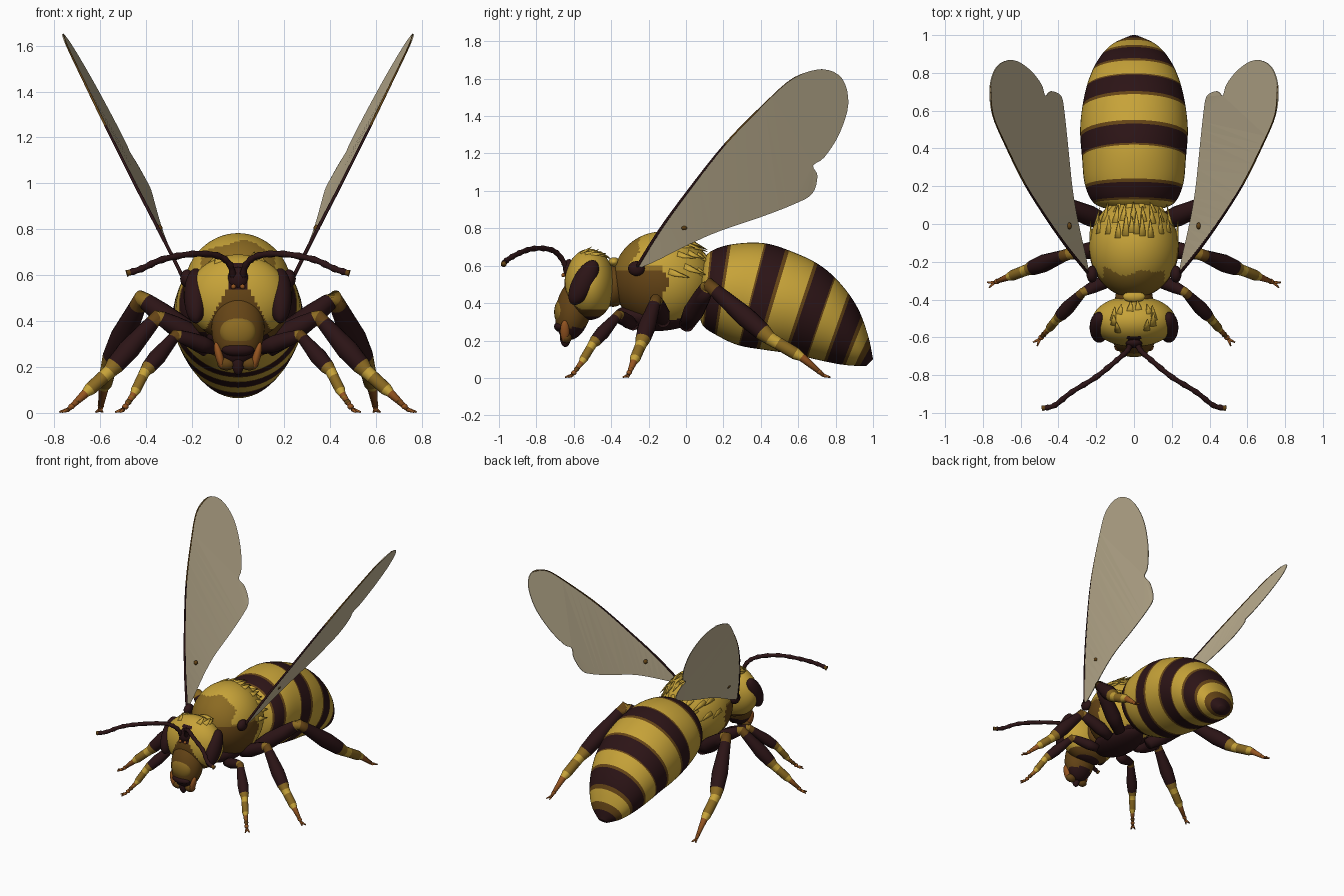
import bpy, bmesh, math, random
from mathutils import Vector, Matrix

random.seed(4)
if "Cube" in bpy.data.objects:
    bpy.data.objects.remove(bpy.data.objects["Cube"])

# Materials
COLOURS = {"honey_yellow": (.57, .365, .040), "dark_maroon": (.025, .007, .008),
           "warm_brown": (.13, .058, .008), "olive_brown": (.26, .145, .016),
           "wing_tan": (.58, .49, .32), "burnt_orange": (.30, .09, .015)}
MATS = []
for name, rgb in COLOURS.items():
    m = bpy.data.materials.new(name)
    m.use_nodes = True
    m.diffuse_color = (*rgb, 1)
    bsdf = m.node_tree.nodes["Principled BSDF"]
    bsdf.inputs["Base Color"].default_value = (*rgb, 1)
    bsdf.inputs["Roughness"].default_value = .7
    MATS.append(m)
YELLOW, DARK, BROWN, OLIVE, WING, ORANGE = range(6)


def finish(bm, name, colour=None, smooth=True):
    """Turn a bmesh into an object; colour is an index or a rule on the face centre."""
    bmesh.ops.recalc_face_normals(bm, faces=bm.faces)
    for f in bm.faces:
        f.smooth = smooth
        if colour is not None:
            f.material_index = colour(f.calc_center_median()) if callable(colour) else colour
    me = bpy.data.meshes.new(name)
    bm.to_mesh(me)
    bm.free()
    for m in MATS:
        me.materials.append(m)
    ob = bpy.data.objects.new(name, me)
    bpy.context.scene.collection.objects.link(ob)
    return ob


def ellipsoid(name, centre, radii, colour, rot=None, segs=32):
    bm = bmesh.new()
    bmesh.ops.create_uvsphere(bm, u_segments=segs, v_segments=segs * 2 // 3, radius=1)
    bm.transform(Matrix.Translation(centre) @ (rot or Matrix()) @ Matrix.Diagonal((*radii, 1)))
    return finish(bm, name, colour)


def spline(rows, steps):
    """Catmull-Rom through rows of numbers."""
    out = []
    for i in range(len(rows) - 1):
        p = [rows[max(0, min(len(rows) - 1, i + k))] for k in (-1, 0, 1, 2)]
        for s in range(steps):
            t = s / steps
            out.append([.5 * (2 * b + (c - a) * t + (2 * a - 5 * b + 4 * c - d) * t * t
                              + (3 * b - a - 3 * c + d) * t ** 3) for a, b, c, d in zip(*p)])
    return out + [list(rows[-1])]


def loft(rings, ring_colours):
    bm = bmesh.new()
    loops = [[bm.verts.new(p) for p in r] for r in rings]
    n = len(loops[0])
    for a, b, c in zip(loops, loops[1:], ring_colours):
        for i in range(n):
            bm.faces.new((a[i], a[(i + 1) % n], b[(i + 1) % n], b[i])).material_index = c
    for loop, c in ((loops[0], ring_colours[0]), (loops[-1], ring_colours[-1])):
        bm.faces.new(loop).material_index = c
    return bm


def tube(name, rows, colours, segs=14):
    """Tapered limb: rows of x, y, z, radius with one colour per stretch."""
    pts = [Vector(r[:3]) for r in rows]
    rings = []
    for i, p in enumerate(pts):
        t = (pts[min(i + 1, len(pts) - 1)] - pts[max(i - 1, 0)]).normalized()
        u = t.cross(Vector((.3, 1, .2))).normalized()
        v = t.cross(u)
        angles = [math.tau * k / segs for k in range(segs)]
        rings.append([p + (u * math.cos(a) + v * math.sin(a)) * rows[i][3] for a in angles])
    return finish(loft(rings, colours), name)


# Abdomen: tilted rings given as top y, top z, bottom y, bottom z, half width
profile = [(.07, .60, .07, .36, .10), (.13, .675, .09, .28, .21), (.25, .715, .17, .225, .26),
           (.42, .72, .28, .175, .275), (.58, .67, .42, .15, .285), (.72, .60, .56, .13, .27),
           (.83, .50, .69, .10, .24), (.92, .37, .81, .075, .19), (.975, .22, .90, .065, .125),
           (1.0, .10, .965, .065, .035)]
BANDS = ((.14, .22), (.425, .53), (.70, .785), (.875, .935), (.987, 1.1))


def band_colour(y):
    for lo, hi in BANDS:
        if lo < y < hi:
            return DARK
        if lo - .013 < y < hi + .013:
            return BROWN
    return YELLOW


rings, cols = [], []
for ty, tz, by, bz, w in spline(profile, 16):
    mid, half = Vector((0, (ty + by) / 2, (tz + bz) / 2)), Vector((0, ty - by, tz - bz)) / 2
    rings.append([mid + half * math.sin(a) + Vector((w * math.cos(a), 0, 0))
                  for a in (math.tau * k / 48 for k in range(48))])
    cols.append(DARK if ty > .999 else band_colour(ty))
finish(loft(rings, cols), "abdomen")


# Thorax, neck and waist
def thorax_colour(c):
    wave = .015 * math.sin(c.x * 30) + .015 * math.sin(c.z * 40)
    if c.z < .32 + wave:
        return DARK
    if c.y < -.245 + wave and abs(c.x) < .16 or c.y < -.12 + wave and c.z < .61 + wave:
        return BROWN if c.z < .58 else OLIVE
    return YELLOW


ellipsoid("thorax", (0, -.125, .525), (.238, .265, .258), thorax_colour, segs=96)
ellipsoid("neck", (0, -.39, .49), (.10, .08, .11), BROWN)
ellipsoid("collar", (0, -.385, .62), (.06, .03, .025), YELLOW)
ellipsoid("waist", (0, .09, .46), (.13, .10, .14), DARK)
ellipsoid("underside_plate", (0, -.17, .33), (.14, .22, .08), DARK)


# Head and face
def head_colour(c):
    if c.z < .365:
        return BROWN if c.z > .33 else DARK
    if c.y < -.55 and c.z < .65 and abs(c.x) < .035 + .55 * max(0, .56 - c.z):
        return DARK if c.z > .54 else BROWN
    return YELLOW


ellipsoid("head", (0, -.515, .50), (.222, .135, .19), head_colour, segs=96)
ellipsoid("muzzle", (0, -.60, .37), (.115, .095, .17),
          lambda c: DARK if c.z < .27 else BROWN, Matrix.Rotation(math.radians(-12), 4, 'X'), 48)
ellipsoid("face_shield", (0, -.665, .352), (.08, .04, .072), OLIVE)
ellipsoid("upper_lip", (0, -.67, .275), (.07, .035, .03), DARK)
ellipsoid("tongue", (0, -.645, .225), (.028, .03, .06), DARK)
ellipsoid("antenna_mount", (0, -.625, .585), (.045, .032, .05), DARK)


# Hair locks: flattened, pointed and combed back along the surface
def hair_row(name, centre, radii, elevation, spread, count, length, comb):
    for i in range(count):
        a = math.radians(-spread + 2 * spread * i / (count - 1)) + random.uniform(-.06, .06)
        e = math.radians(elevation) + random.uniform(-.08, .08)
        unit = Vector((math.sin(a) * math.cos(e), math.cos(a) * math.cos(e), math.sin(e)))
        base = Vector(centre) + Vector(u * r for u, r in zip(unit, radii))
        normal = Vector(u / r for u, r in zip(unit, radii)).normalized()
        along = Vector(comb) - normal * normal.dot(Vector(comb))
        along = (along.normalized() + normal * .22).normalized()
        across = along.cross(normal).normalized()
        frame = Matrix((across, along.cross(across), along)).transposed().to_4x4()
        size = length * random.uniform(.8, 1.2)
        bm = bmesh.new()
        bmesh.ops.create_cone(bm, segments=8, radius1=.022, radius2=.002, depth=size, cap_ends=True)
        bm.transform(Matrix.Translation(base + along * size * .3) @ frame
                     @ Matrix.Diagonal((1, .5, 1, 1)))
        finish(bm, f"{name}_{i + 1}", YELLOW)


for k, elevation in enumerate((12, 30, 48, 64)):
    hair_row(f"thorax_hair_{k + 1}", (0, -.125, .525), (.235, .262, .255), elevation, 75 - 8 * k,
             9 - k, .11, (0, 1, -.3 + .1 * k))
hair_row("crown_hair", (0, -.515, .50), (.218, .133, .187), 62, 130, 10, .07, (0, 1, .3))

# Wing outline in side projection: y, z
outline = [(-.27, .58), (-.14, .79), (.02, 1.01), (.21, 1.25), (.42, 1.465), (.58, 1.605),
           (.73, 1.65), (.835, 1.60), (.868, 1.465), (.82, 1.305), (.74, 1.18), (.68, 1.135),
           (.703, 1.08), (.675, .985), (.58, .93), (.40, .86), (.18, .785), (.02, .715), (-.17, .62)]


def wing_point(y, z, s):
    """Sloping sheet whose trailing side turns inward."""
    chord = ((z - .58) - 1.07 * (y + .27)) / 1.46
    return Vector((s * (.245 + .49 * (z - .60) + .12 * chord * min(1, (z - .58) / .4)), y, z))


# Legs: hip, knee, ankle, heel, toe and thickness
LEG_TONES = [DARK] * 3 + [OLIVE, BROWN, DARK, DARK, OLIVE, YELLOW, OLIVE, YELLOW, ORANGE]
LEGS = {"front": ((.10, -.28, .28), (.27, -.36, .34), (.405, -.50, .18), (.455, -.56, .08),
                  (.50, -.61, .014), .034),
        "middle": ((.12, -.12, .30), (.35, -.16, .42), (.56, -.24, .18), (.665, -.28, .085),
                   (.74, -.31, .014), .043),
        "hind": ((.13, .0, .28), (.42, .12, .50), (.56, .45, .21), (.585, .62, .11),
                 (.60, .735, .014), .050)}

for side, s in (("left", 1), ("right", -1)):
    # Wing sheet
    bm = bmesh.new()
    edge = spline(outline + outline[:1], 4)[:-1]
    sheet = bm.faces.new([bm.verts.new(wing_point(y, z, s)) for y, z in edge])
    bmesh.ops.triangulate(bm, faces=[sheet], ngon_method='BEAUTY')
    ext = bmesh.ops.extrude_face_region(bm, geom=bm.faces[:])["geom"]
    bmesh.ops.translate(bm, vec=(s * .005, 0, 0),
                        verts=[v for v in ext if isinstance(v, bmesh.types.BMVert)])
    finish(bm, f"{side}_wing", WING, smooth=False)
    # Leading vein, shoulder joint and wing spot
    vein = spline(outline[:7], 4)
    tube(f"{side}_wing_vein", [(*wing_point(y, z, s), .009 - .007 * i / len(vein))
                               for i, (y, z) in enumerate(vein)],
         [DARK] * 12 + [BROWN] * (len(vein) - 12), 8)
    ellipsoid(f"{side}_wing_joint", (s * .222, -.265, .585), (.03, .045, .04), DARK, segs=16)
    ellipsoid(f"{side}_wing_spot", wing_point(-.01, .805, s), (.014, .018, .015), BROWN, segs=12)

    # Eye, simple eye, mandible and antenna
    tilt = Matrix.Rotation(math.radians(-28), 4, 'X')
    ellipsoid(f"{side}_eye", (s * .184, -.547, .51), (.051, .06, .132), DARK, tilt)
    ellipsoid(f"{side}_simple_eye", (s * .02, -.656, .55), (.011, .011, .011), ORANGE, segs=12)
    ellipsoid(f"{side}_mandible", (s * .082, -.648, .25), (.018, .025, .06), ORANGE,
              Matrix.Rotation(s * .25, 4, 'Y'), 16)
    ellipsoid(f"{side}_jaw", (s * .05, -.64, .215), (.04, .03, .03), BROWN, segs=16)
    path = spline([(.02, -.635, .58), (.035, -.67, .645), (.09, -.72, .685), (.20, -.81, .692),
                   (.33, -.89, .668), (.42, -.96, .628), (.485, -.975, .608)], 6)
    tube(f"{side}_antenna", [(s * x, y, z, .013 + .003 * (i % 3 == 0)) for i, (x, y, z) in
                             enumerate(path)], [DARK] * (len(path) - 3) + [BROWN] * 3, 10)

    # Legs
    for leg, (hip, knee, ankle, heel, toe, r) in LEGS.items():
        h, k, a, e, t = (Vector((s * p[0], p[1], p[2])) for p in (hip, knee, ankle, heel, toe))
        stations = [(h, .8), (h.lerp(k, .35), 1.1), (h.lerp(k, .7), .95), (h.lerp(k, .93), .75),
                    (k, .72), (k.lerp(a, .12), .75), (k.lerp(a, .6), 1.1), (k.lerp(a, .88), .95),
                    (a, .72), (a.lerp(e, .25), .68), (a.lerp(e, .8), .66), (e, .45), (t, .2)]
        tube(f"{side}_{leg}_leg", [(*p, r * w) for p, w in stations], LEG_TONES)
        # Jointed foot with two claws
        for j in range(3):
            ellipsoid(f"{side}_{leg}_toe_joint_{j + 1}", e.lerp(t, .2 + .3 * j),
                      (.015, .015, .013), (OLIVE, BROWN, ORANGE)[j], segs=10)
        step = Vector((t.x - e.x, t.y - e.y, 0)).normalized()
        across = step.cross(Vector((0, 0, 1))) * .015
        for j, w in enumerate((-1, 1)):
            tip = t + step * .035 + across * w
            tip.z = .004
            tube(f"{side}_{leg}_claw_{j + 1}", [(*t, .010), (*tip, .004)], [ORANGE], 6)
